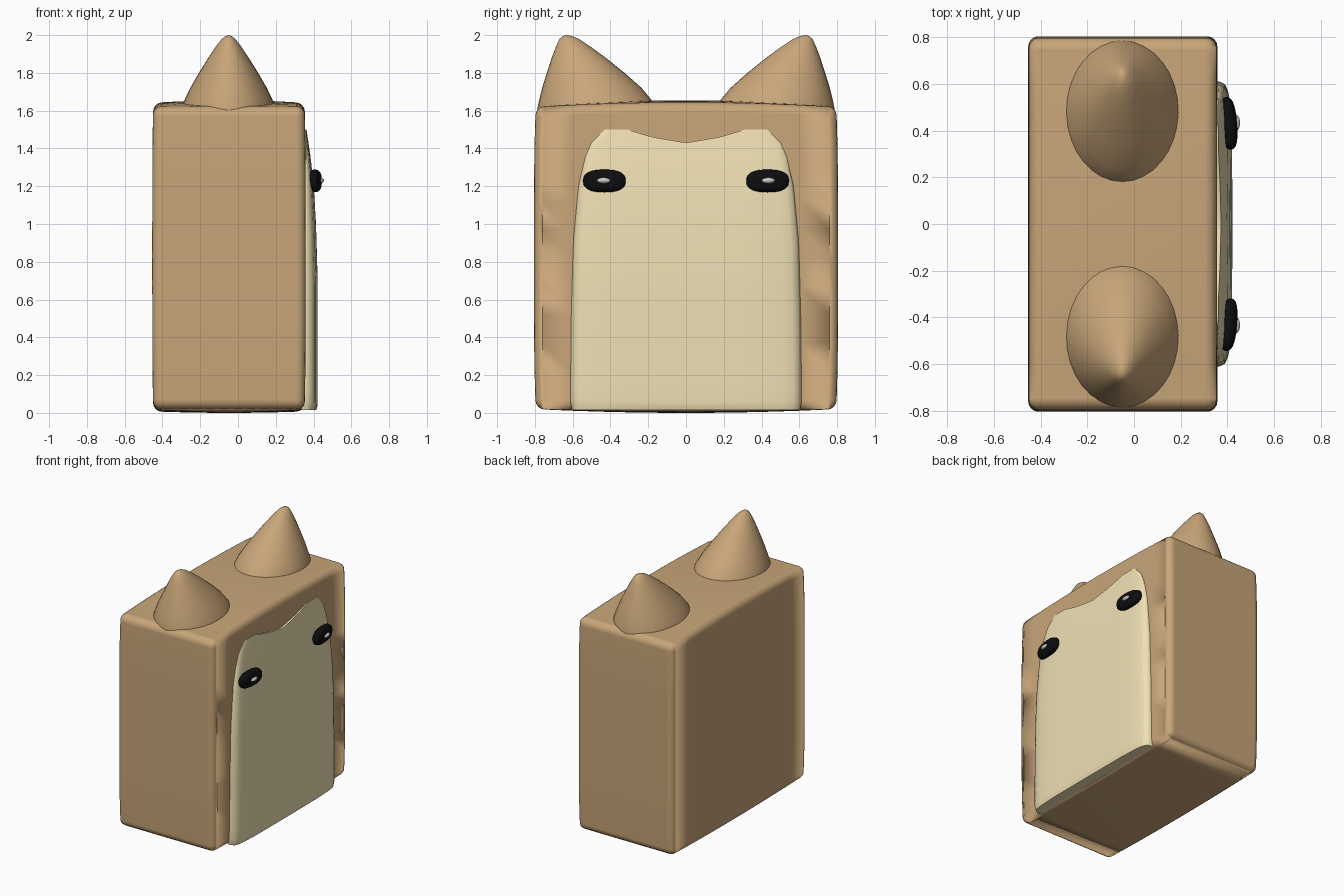
import bpy, bmesh
from math import sin, cos, pi
from mathutils import Vector

if "Cube" in bpy.data.objects:
    bpy.data.objects.remove(bpy.data.objects["Cube"])


def mat(name, c):
    m = bpy.data.materials.new(name)
    m.diffuse_color = (*c, 1)
    m.use_nodes = True
    m.node_tree.nodes["Principled BSDF"].inputs["Base Color"].default_value = m.diffuse_color
    return m


TAN = mat("tan", (0.58, 0.38, 0.19))
CREAM = mat("cream", (0.87, 0.75, 0.46))
BLACK = mat("black", (0.004, 0.004, 0.005))
GLINT = mat("glint", (0.7, 0.7, 0.7))


def finish(bm, name, material):
    bmesh.ops.recalc_face_normals(bm, faces=bm.faces)
    for f in bm.faces:
        f.smooth = True
    me = bpy.data.meshes.new(name)
    bm.to_mesh(me)
    bm.free()
    me.materials.append(material)
    ob = bpy.data.objects.new(name, me)
    bpy.context.collection.objects.link(ob)
    return ob


def lerp(pts, t):
    for (a, p), (b, q) in zip(pts, pts[1:]):
        if t <= b:
            return p + (q - p) * max(0, (t - a) / (b - a))
    return pts[-1][1]


# Body: rounded box with gently bulging top, bottom and ends
bm = bmesh.new()
bmesh.ops.create_cube(bm, size=1)
for v in bm.verts:
    v.co = Vector((v.co.x * 0.812, v.co.y * 1.61, v.co.z * 1.60))
bmesh.ops.bevel(bm, geom=bm.edges[:], offset=0.045, segments=4, profile=0.5, affect='EDGES')
for axis, size in ((0, 0.36), (1, 0.76), (2, 0.75)):
    for i in range(-5, 6):
        co, no = Vector(), Vector()
        co[axis] = size * i / 5
        no[axis] = 1
        bmesh.ops.bisect_plane(bm, geom=bm.verts[:] + bm.edges[:] + bm.faces[:], plane_co=co, plane_no=no)
for v in bm.verts:
    x, y, z = v.co
    dome = (1 - (y / 0.805) ** 2) * (1 - 0.4 * (x / 0.406) ** 2)
    t = z / 0.8
    v.co.z = z + 0.82 + t * abs(t) * (0.035 if z > 0 else 0.02) * dome
    v.co.y = y * (1 - 0.012 * t ** 4)
    v.co.x = x * (1 - 0.012 * t ** 4) - 0.048
finish(bm, "body", TAN)

# Ears: lofted elliptical rings leaning outwards (z, inner y, outer y, half width)
RINGS = [(1.55, 0.155, 0.795, 0.25), (1.62, 0.165, 0.785, 0.247), (1.66, 0.185, 0.777, 0.232),
         (1.72, 0.235, 0.762, 0.203), (1.80, 0.325, 0.737, 0.157), (1.88, 0.425, 0.711, 0.107),
         (1.94, 0.507, 0.688, 0.067), (1.98, 0.568, 0.670, 0.036), (1.995, 0.603, 0.652, 0.016)]
for side, label in ((-1, "left"), (1, "right")):
    bm = bmesh.new()
    n = 32
    rows = []
    for z, a, b, w in RINGS:
        rows.append([bm.verts.new((-0.05 + w * cos(2 * pi * i / n),
                                   side * ((a + b) / 2 + (b - a) / 2 * sin(2 * pi * i / n)), z))
                     for i in range(n)])
    for r, s in zip(rows, rows[1:]):
        for i in range(n):
            bm.faces.new((r[i], r[(i + 1) % n], s[(i + 1) % n], s[i]))
    tip = bm.verts.new((-0.05, side * 0.63, 2.0))
    for i in range(n):
        bm.faces.new((rows[-1][i], rows[-1][(i + 1) % n], tip))
    bm.faces.new(rows[0])
    finish(bm, label + "_ear", TAN)

# Face panel: grid with notched top, thinning upwards into the body
WIDTH = [(0, 0.60), (0.06, 0.612), (0.5, 0.608), (0.9, 0.597), (1.2, 0.57), (1.41, 0.52), (1.5, 0.43)]
TOP = [(0, 1.43), (0.37, 1.46), (0.72, 1.5), (1, 1.5)]
THICK = [(0, 0.052), (0.04, 0.065), (0.7, 0.065), (1.0, 0.056), (1.2, 0.044), (1.35, 0.028), (1.5, 0.006)]
EDGE = [(0, 1), (0.6, 0.98), (0.85, 0.85), (0.93, 0.72), (0.98, 0.5), (1, 0.1)]
half = [0, 0.12, 0.24, 0.37, 0.48, 0.6, 0.72, 0.85, 0.93, 0.98, 1]
us = [-u for u in half[:0:-1]] + half
vs = [0, 0.012, 0.03] + [0.03 + 0.97 * i / 20 for i in range(1, 21)]
bm = bmesh.new()
grid = []
for v in vs:
    row = []
    for u in us:
        z = 0.015 + v * (lerp(TOP, abs(u)) - 0.015)
        row.append(bm.verts.new((0.357 + lerp(THICK, z) * lerp(EDGE, abs(u)), u * lerp(WIDTH, z), z)))
    grid.append(row)
for r, s in zip(grid, grid[1:]):
    for i in range(len(us) - 1):
        bm.faces.new((r[i], r[i + 1], s[i + 1], s[i]))
rim = bmesh.ops.extrude_edge_only(bm, edges=[e for e in bm.edges if e.is_boundary])
for v in rim["geom"]:
    if isinstance(v, bmesh.types.BMVert):
        v.co.x = 0.335
panel = finish(bm, "face_panel", CREAM)
bpy.context.view_layer.objects.active = panel
panel.select_set(True)
bpy.ops.object.shade_smooth_by_angle(angle=0.7)


# Eyes: squarish flattened ellipsoids with a small highlight
def ellipsoid(name, center, radii, material, square=1.0, tilt=0.0):
    bm = bmesh.new()
    bmesh.ops.create_uvsphere(bm, u_segments=28, v_segments=16, radius=1)
    for v in bm.verts:
        p = [abs(c) ** square * (1 if c > 0 else -1) * r for c, r in zip(v.co, radii)]
        p[0] -= tilt * p[1]
        v.co = Vector(p) + Vector(center)
    finish(bm, name, material)


for side, label in ((-1, "left"), (1, "right")):
    ellipsoid(label + "_eye", (0.406, side * 0.432, 1.228), (0.036, 0.113, 0.06), BLACK, 0.8, side * 0.08)
    ellipsoid(label + "_eye_highlight", (0.431, side * 0.434, 1.23), (0.024, 0.038, 0.017), GLINT)
